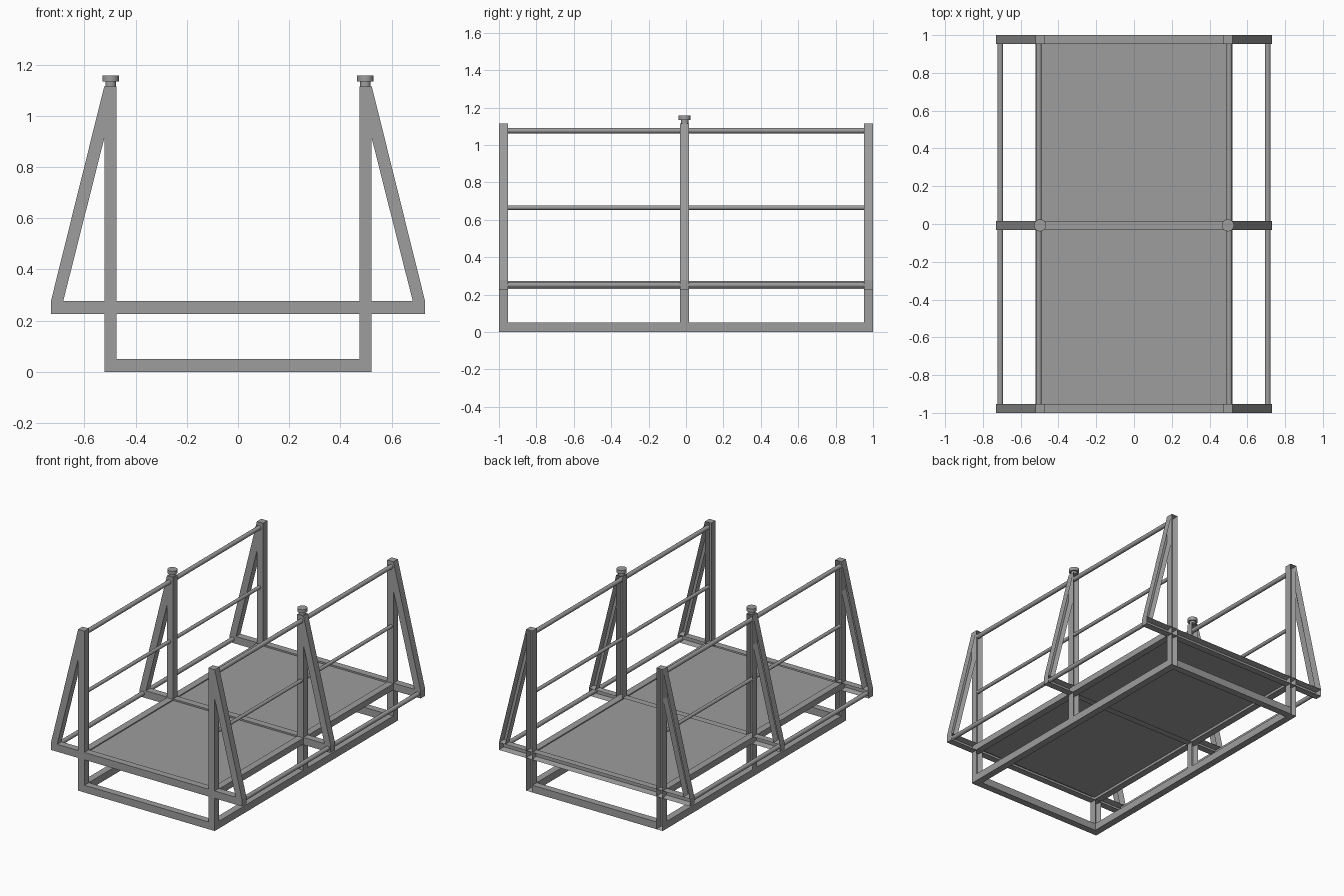
import bpy, bmesh, math
from mathutils import Vector

cube = bpy.data.objects.get("Cube")
if cube:
    bpy.data.objects.remove(cube, do_unlink=True)

# One painted steel colour
steel = bpy.data.materials.new("grey_steel")
steel.use_nodes = True
GREY = (0.34, 0.34, 0.34, 1)
steel.diffuse_color = GREY
steel.node_tree.nodes["Principled BSDF"].inputs["Base Color"].default_value = GREY


def finish(name, bm):
    bmesh.ops.recalc_face_normals(bm, faces=bm.faces)
    mesh = bpy.data.meshes.new(name)
    bm.to_mesh(mesh)
    bm.free()
    mesh.materials.append(steel)
    obj = bpy.data.objects.new(name, mesh)
    bpy.context.collection.objects.link(obj)
    return obj


def member(name, outline, y0, y1, hollow=False):
    """Extrude an x-z outline along y; hollow members are open at the back."""
    bm = bmesh.new()
    face = bm.faces.new([bm.verts.new((x, y0, z)) for x, z in outline])
    ext = bmesh.ops.extrude_face_region(bm, geom=[face])["geom"]
    bmesh.ops.translate(bm, vec=(0, y1 - y0, 0),
                        verts=[v for v in ext if isinstance(v, bmesh.types.BMVert)])
    bmesh.ops.recalc_face_normals(bm, faces=bm.faces)
    if hollow:
        back = max(bm.faces, key=lambda f: f.calc_center_median().y)
        bmesh.ops.inset_region(bm, faces=[back], thickness=0.008, use_even_offset=True)
        bmesh.ops.translate(bm, verts=back.verts, vec=(0, 0.008 - (y1 - y0), 0))
    return finish(name, bm)


def rect(x0, x1, z0, z1):
    return [(x0, z0), (x1, z0), (x1, z1), (x0, z1)]


def cylinder(name, start, end, radius, sides=24):
    a, b = Vector(start), Vector(end)
    bm = bmesh.new()
    bmesh.ops.create_cone(bm, cap_ends=True, segments=sides, radius1=radius,
                          radius2=radius, depth=(b - a).length)
    turn = (b - a).to_track_quat('Z', 'Y').to_matrix()
    bmesh.ops.rotate(bm, verts=bm.verts, matrix=turn)
    bmesh.ops.translate(bm, verts=bm.verts, vec=(a + b) / 2)
    obj = finish(name, bm)
    bpy.ops.object.select_all(action='DESELECT')
    obj.select_set(True)
    bpy.context.view_layer.objects.active = obj
    bpy.ops.object.shade_smooth_by_angle(angle=math.radians(40))


IN, OUT, END = 0.474, 0.522, 0.73      # post faces and cross beam tip
LOW, HIGH, TOP = 0.226, 0.277, 1.115   # cross beam and post heights
BASE = 0.05
SIDES = (("right", -1), ("left", 1))

# Three upright frames: cross beam, two posts, two slanted braces
for place, y0, y1, foot in (("front", -1, -0.952, 0),
                            ("middle", -0.031, 0.017, BASE),
                            ("back", 0.952, 1, 0)):
    member(place + "_cross_beam", rect(-END, END, LOW, HIGH), y0, y1, True)
    for side, s in SIDES:
        label = place + "_" + side
        member(label + "_post", rect(s * IN, s * OUT, foot, TOP), y0, y1, True)
        brace = [(s * END, HIGH), (s * 0.682, HIGH), (s * OUT, 0.912), (s * OUT, TOP)]
        member(label + "_brace", brace, y0, y1, True)

# Base crossbars at both ends
for place, y0, y1 in (("front", -1, -0.952), ("back", 0.952, 1)):
    member(place + "_base_bar", rect(-IN, IN, 0, BASE), y0, y1)

# Walking deck, slightly sunk between its beams
member("deck", rect(-IN, IN, 0.247, 0.266), -0.96, 0.96)

# Lengthwise beams, handrails and post caps
for side, s in SIDES:
    member(side + "_base_rail", rect(s * IN, s * OUT, 0, BASE), -0.952, 0.952)
    member(side + "_deck_beam", rect(s * IN, s * OUT, 0.23, 0.273), -0.952, 0.952)
    for part, x, z, r in (("top_rail", 0.504, 1.077, 0.015),
                          ("middle_rail", 0.504, 0.665, 0.012),
                          ("outer_rail", 0.708, 0.252, 0.015)):
        cylinder(side + "_" + part, (s * x, -0.96, z), (s * x, 0.96, z), r, 16)
    cx, cy = s * 0.497, -0.007
    cylinder(side + "_cap_stem", (cx, cy, TOP - 0.005), (cx, cy, 1.137), 0.021)
    cylinder(side + "_cap", (cx, cy, 1.134), (cx, cy, 1.158), 0.032)
